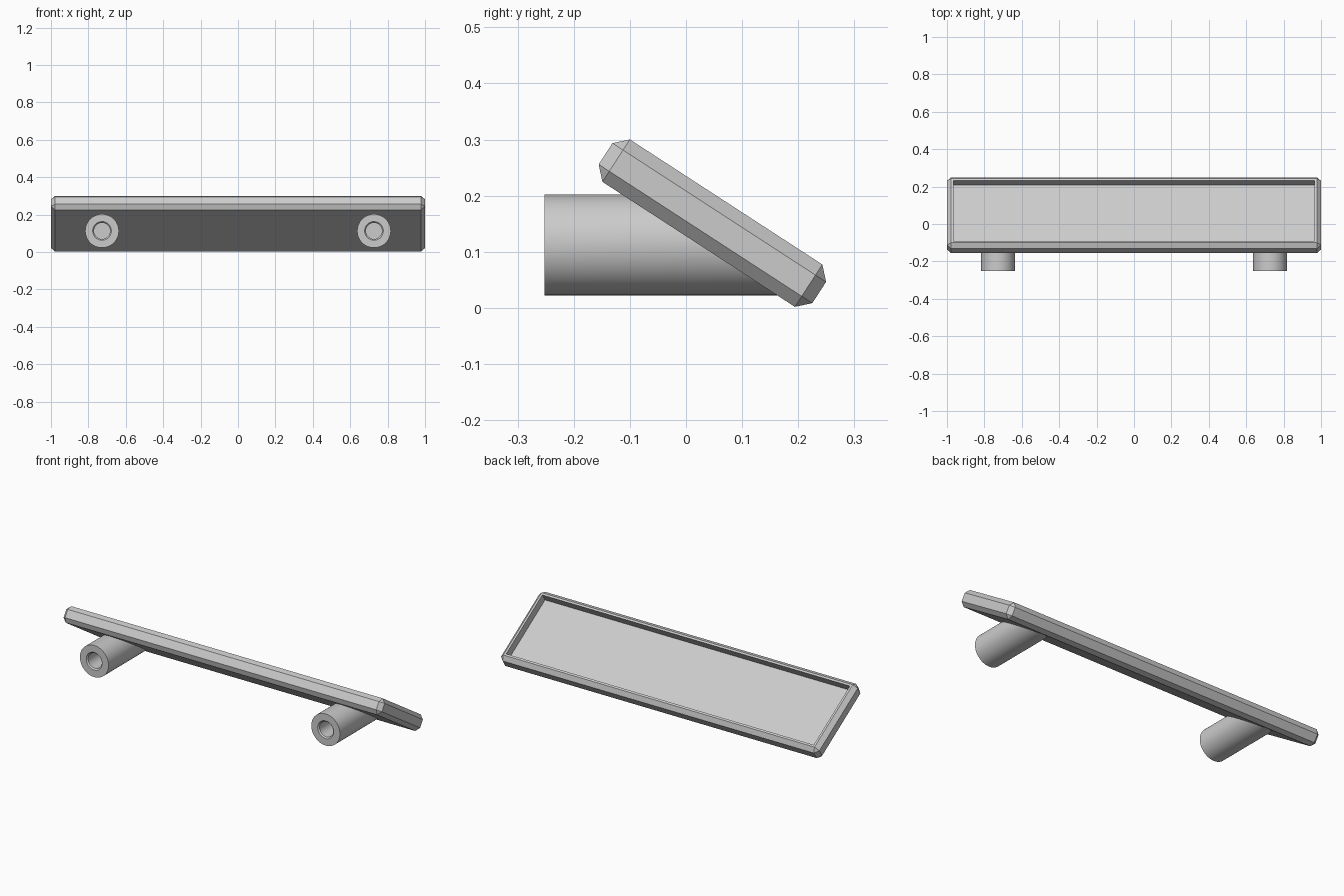
import bpy, bmesh, math
from mathutils import Matrix, Vector

if "Cube" in bpy.data.objects:
    bpy.data.objects.remove(bpy.data.objects["Cube"], do_unlink=True)

grey = bpy.data.materials.new("plain grey")
grey.use_nodes = True
GREY = (0.6, 0.6, 0.6, 1)
grey.diffuse_color = GREY
grey.node_tree.nodes["Principled BSDF"].inputs["Base Color"].default_value = GREY

TILT = math.radians(33)
LENGTH, WIDTH, THICK, CHAMFER = 2.0, 0.454, 0.09, 0.0225
CENTRE = Vector((0, 0.047, 0.151))


def finish(bm, name):
    bmesh.ops.recalc_face_normals(bm, faces=bm.faces)
    mesh = bpy.data.meshes.new(name)
    bm.to_mesh(mesh)
    bm.free()
    mesh.materials.append(grey)
    obj = bpy.data.objects.new(name, mesh)
    bpy.context.collection.objects.link(obj)
    return obj


# Tilted tray: chamfered slab with a shallow recess in its top
bm = bmesh.new()
bmesh.ops.create_cube(bm, size=1, matrix=Matrix.Diagonal((LENGTH, WIDTH, THICK, 1)))
bmesh.ops.bevel(bm, geom=bm.edges[:], offset=CHAMFER, segments=1,
                affect='EDGES', clamp_overlap=True)
bm.normal_update()
top = max(bm.faces, key=lambda f: f.calc_center_median().z)
bmesh.ops.inset_region(bm, faces=[top], thickness=0.016)
bmesh.ops.inset_region(bm, faces=[top], thickness=0.0)
for v in top.verts:
    v.co.z = 0
bm.transform(Matrix.Translation(CENTRE) @ Matrix.Rotation(-TILT, 4, 'X'))
finish(bm, "tray")

# Hollow pegs: lathed rings, the far end sheared to lie inside the tray
SIDES, PEG_X, PEG_Z, FRONT = 48, 0.727, 0.1125, -0.252
RADIUS, HOLE, DEPTH = 0.09, 0.043, 0.18
BURIED = -0.02  # end plane, measured from the middle of the slab


def tray_y(z):
    return CENTRE.y + (BURIED - (z - CENTRE.z) * math.cos(TILT)) / math.sin(TILT)


def peg(name, x):
    bm = bmesh.new()
    # hole floor, hole wall, countersink, front rim, buried end
    profile = [(HOLE, FRONT + DEPTH), (HOLE, FRONT + 0.007),
               (0.05, FRONT), (RADIUS, FRONT), (RADIUS, None)]
    rings = []
    for r, y in profile:
        ring = []
        for i in range(SIDES):
            a = math.tau * i / SIDES
            z = PEG_Z + r * math.sin(a)
            ring.append(bm.verts.new((x + r * math.cos(a),
                                      tray_y(z) if y is None else y, z)))
        rings.append(ring)
    for a, b in zip(rings, rings[1:]):
        for i in range(SIDES):
            j = (i + 1) % SIDES
            bm.faces.new((a[i], a[j], b[j], b[i]))
    bm.faces.new(rings[0])
    bm.faces.new(rings[-1])
    obj = finish(bm, name)
    bpy.ops.object.select_all(action='DESELECT')
    obj.select_set(True)
    bpy.context.view_layer.objects.active = obj
    bpy.ops.object.shade_smooth_by_angle(angle=math.radians(30))


peg("left_peg", PEG_X)
peg("right_peg", -PEG_X)
